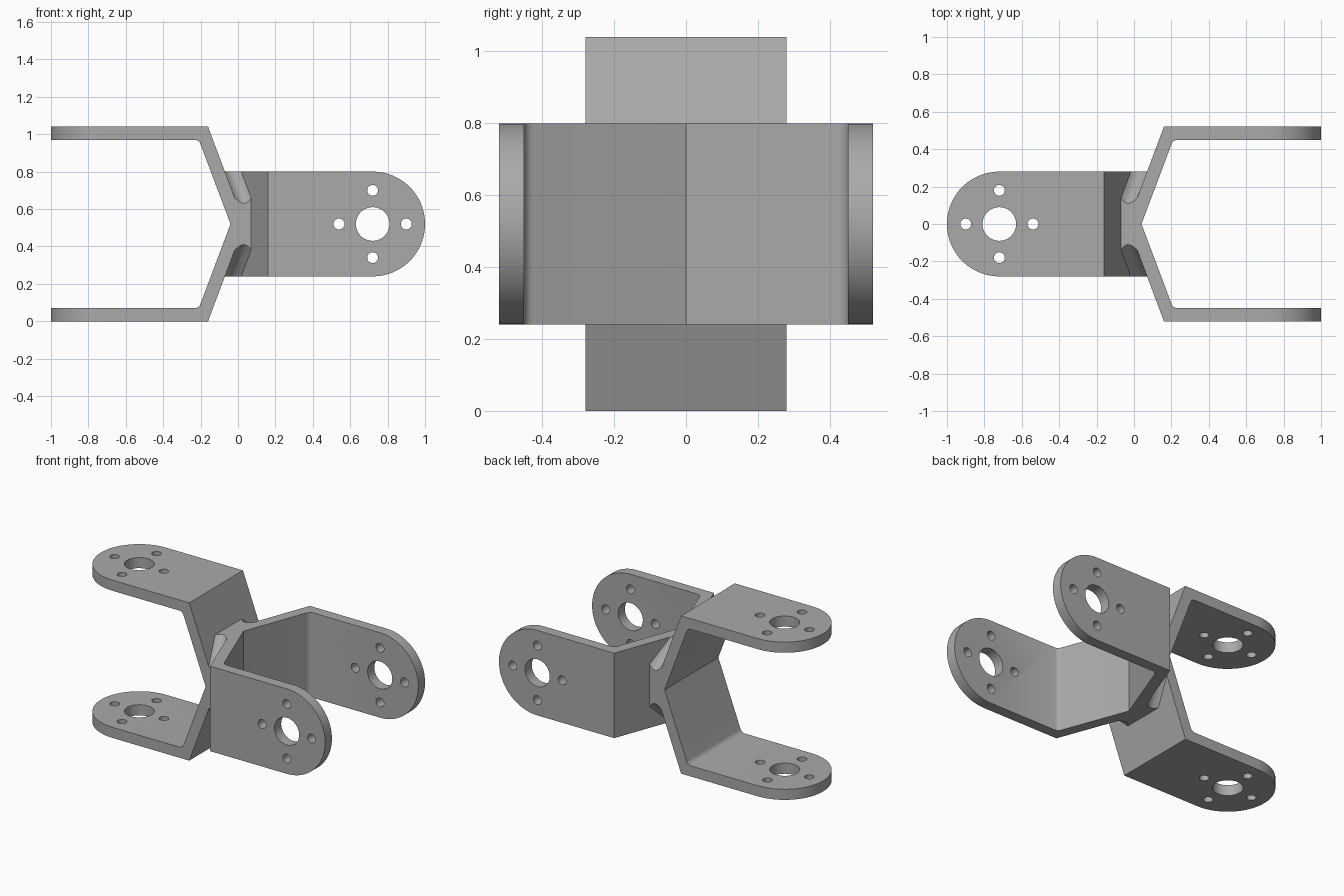
import bpy, bmesh, math
from mathutils import Matrix

if "Cube" in bpy.data.objects:
    bpy.data.objects.remove(bpy.data.objects["Cube"], do_unlink=True)

MID = 0.52        # height of the centre line, also half the fork opening
HALF = 0.28       # half the strap width
PIVOT = 0.72      # distance from the middle to the pivot holes
SLOPE = 0.375     # lean of the web walls

metal = bpy.data.materials.new("grey_metal")
metal.use_nodes = True
GREY = (0.4, 0.4, 0.4, 1)
metal.diffuse_color = GREY
metal.node_tree.nodes["Principled BSDF"].inputs["Base Color"].default_value = GREY


def make_object(name, bm):
    bmesh.ops.recalc_face_normals(bm, faces=bm.faces)
    mesh = bpy.data.meshes.new(name)
    bm.to_mesh(mesh)
    bm.free()
    mesh.materials.append(metal)
    obj = bpy.data.objects.new(name, mesh)
    bpy.context.collection.objects.link(obj)
    return obj


def prism(name, points, direction):
    """Extrude a closed outline evenly to both sides along direction."""
    bm = bmesh.new()
    verts = [bm.verts.new([p[i] - direction[i] for i in range(3)]) for p in points]
    face = bm.faces.new(verts)
    grown = bmesh.ops.extrude_face_region(bm, geom=[face])["geom"]
    moved = [g for g in grown if isinstance(g, bmesh.types.BMVert)]
    bmesh.ops.translate(bm, verts=moved, vec=[2 * d for d in direction])
    return make_object(name, bm)


def circle(x, y, radius, start=0, sweep=2 * math.pi, count=48):
    return [(x + radius * math.cos(start + sweep * i / count),
             y + radius * math.sin(start + sweep * i / count), 0)
            for i in range(count + (sweep < 6))]


def activate(obj):
    bpy.ops.object.select_all(action='DESELECT')
    obj.select_set(True)
    bpy.context.view_layer.objects.active = obj


def apply_boolean(obj, cutter, operation):
    mod = obj.modifiers.new("cut", 'BOOLEAN')
    mod.object, mod.operation, mod.solver = cutter, operation, 'EXACT'
    activate(obj)
    bpy.ops.object.modifier_apply(modifier=mod.name)
    bpy.data.objects.remove(cutter, do_unlink=True)


def finish(obj, turn):
    obj.data.transform(Matrix.Translation((0, 0, MID)) @ turn)
    activate(obj)
    bpy.ops.object.shade_smooth_by_angle(angle=math.radians(30))


def fork(name, turn):
    # Bent strap profile, with a softened inside bend
    outer = [(-1.2, 0.52), (-0.16, 0.52)]
    inner = [(-0.2, 0.425), (-0.205, 0.436), (-0.215, 0.445),
             (-0.227, 0.45), (-1.2, 0.45)]
    half = outer + [(0.035, 0)]
    profile = half + [(x, -z) for x, z in reversed(outer)]
    profile += [(x, -z) for x, z in reversed(inner)] + [(-0.04, 0)] + inner
    strap = prism(name, [(x, 0, z) for x, z in profile], (0, 0.32, 0))
    # Rounded plate ends
    stadium = circle(-PIVOT, 0, HALF, math.pi / 2, math.pi)
    stadium += [(0.2, -HALF, 0), (0.2, HALF, 0)]
    apply_boolean(strap, prism("end_shape", stadium, (0, 0, 1)), 'INTERSECT')
    # Pivot bore and four bolt holes through both plates
    holes = [(0, 0, 0.09)] + [(dx * 0.18, dy * 0.18, 0.029)
                              for dx, dy in ((1, 0), (-1, 0), (0, 1), (0, -1))]
    for dx, dy, radius in holes:
        hole = prism("hole", circle(dx - PIVOT, dy, radius), (0, 0, 1))
        apply_boolean(strap, hole, 'DIFFERENCE')
    finish(strap, turn)


def saddle():
    """Filleted block that joins the backs of the two forks."""
    bm = bmesh.new()
    rings, steps, edge = [], 16, HALF - 0.0006
    for i in range(steps + 1):
        t = 0.05 + 0.9 * i / steps
        reach = min(0.39 + 0.18 * (2 * t - 1) ** 2, 0.54) - HALF
        quarter = [(edge, 0), (edge, reach), (reach, edge)]
        ring = []
        for k in range(4):
            for y, z in quarter:
                for _ in range(k):
                    y, z = -z, y
                x = SLOPE * (abs(y) * t - abs(z) * (1 - t)) + 0.03 * (2 * t - 1)
                ring.append(bm.verts.new((x, y, z)))
        rings.append(ring)
    n = len(rings[0])
    for a, b in zip(rings, rings[1:]):
        for j in range(n):
            bm.faces.new((a[j], a[(j + 1) % n], b[(j + 1) % n], b[j]))
    for ring, x in ((rings[0], -0.03), (rings[-1], 0.03)):
        tip = bm.verts.new((x, 0, 0))
        for j in range(n):
            bm.faces.new((ring[j], ring[(j + 1) % n], tip))
    finish(make_object("centre_fillet", bm), Matrix.Identity(4))


fork("right_fork", Matrix.Identity(4))
fork("left_fork", Matrix(((-1, 0, 0, 0), (0, 0, 1, 0), (0, 1, 0, 0), (0, 0, 0, 1))))
saddle()
